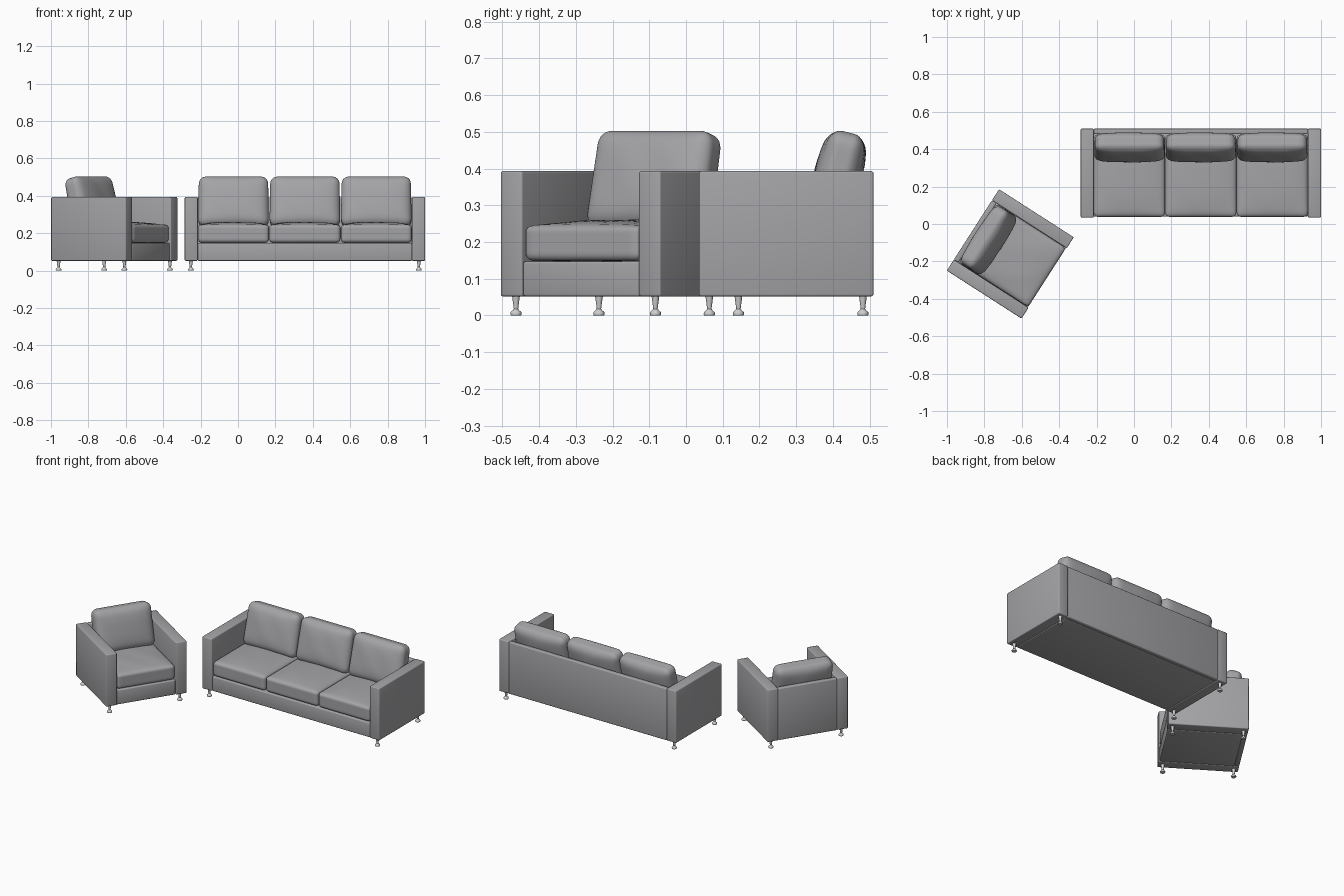
import bpy, bmesh, math
from mathutils import Vector, Matrix

if "Cube" in bpy.data.objects:
    bpy.data.objects.remove(bpy.data.objects["Cube"])


def material(name, rgb):
    m = bpy.data.materials.new(name)
    m.diffuse_color = (*rgb, 1)
    m.use_nodes = True
    m.node_tree.nodes["Principled BSDF"].inputs["Base Color"].default_value = m.diffuse_color
    return m


FABRIC = material("grey fabric", (0.37, 0.37, 0.385))
METAL = material("pale metal", (0.62, 0.62, 0.62))


def finish(bm, name, mat, place, angle=40):
    bmesh.ops.recalc_face_normals(bm, faces=bm.faces)
    me = bpy.data.meshes.new(name)
    bm.to_mesh(me)
    bm.free()
    me.materials.append(mat)
    ob = bpy.data.objects.new(name, me)
    bpy.context.collection.objects.link(ob)
    ob.matrix_world = place
    bpy.ops.object.select_all(action='DESELECT')
    ob.select_set(True)
    bpy.context.view_layer.objects.active = ob
    bpy.ops.object.shade_smooth_by_angle(angle=math.radians(angle))
    return ob


def panel(name, lo, hi, place, radius=0.006):
    """Upholstered board with softly rounded edges."""
    lo, hi = Vector(lo), Vector(hi)
    bm = bmesh.new()
    bmesh.ops.create_cube(bm, size=1)
    for v in bm.verts:
        v.co = (lo + hi) / 2 + v.co * (hi - lo)
    bmesh.ops.bevel(bm, geom=bm.edges[:], offset=radius, segments=3,
                    profile=0.5, affect='EDGES')
    finish(bm, name, FABRIC, place)


def cushion(name, size, radius, place, thin, edge, taper=0.0):
    """Rounded box, thinner towards its rim along axis 'thin'."""
    half = Vector(size) / 2
    bm = bmesh.new()
    bmesh.ops.create_cube(bm, size=2)
    bmesh.ops.subdivide_edges(bm, edges=bm.edges[:], cuts=19, use_grid_fill=True)
    for v in bm.verts:
        u = [math.sin(c * math.pi / 2) for c in v.co]
        p = Vector([a * h for a, h in zip(u, half)])
        core = Vector([max(-(h - radius), min(h - radius, c)) for c, h in zip(p, half)])
        d = p - core
        if d.length > 1e-6:
            p = core + d.normalized() * radius
        a, b = [i for i in range(3) if i != thin]
        puff = (1 - abs(p[a] / half[a]) ** 3) * (1 - abs(p[b] / half[b]) ** 3)
        # seats puff upwards only, back cushions puff on both faces
        if thin == 1 or p[thin] > 0:
            p[thin] *= edge + (1 - edge) * puff
        # sides pulled in a little at mid height and towards the top
        p.x *= 1 - taper * (p.z / half.z + 1) / 2
        # gentle creases in the cloth
        p[thin] += 0.0012 * puff * math.sin(p[a] * 38 + p[b] * 25)
        v.co = p
    finish(bm, name, FABRIC, place, 60)


def leg(name, x, y, place):
    """Turned foot: wide pad, slim neck, flared top."""
    prof = [(0.0001, 0), (0.014, 0), (0.0155, 0.004), (0.0145, 0.009), (0.009, 0.014),
            (0.006, 0.018), (0.0075, 0.03), (0.0105, 0.052), (0.0001, 0.052)]
    n = 20
    bm = bmesh.new()
    rings = [[bm.verts.new((x + r * math.cos(2 * math.pi * i / n),
                            y + r * math.sin(2 * math.pi * i / n), z))
              for i in range(n)] for r, z in prof]
    for a, b in zip(rings, rings[1:]):
        for i in range(n):
            j = (i + 1) % n
            bm.faces.new((a[i], a[j], b[j], b[i]))
    bmesh.ops.remove_doubles(bm, verts=bm.verts, dist=0.0005)
    finish(bm, name, METAL, place)


def seat_unit(label, seats, width, place):
    w, d, arm = width / 2, 0.2375, 0.07
    inner = w - arm
    for s, side in ((-1, "left"), (1, "right")):
        xs = sorted((s * w, s * inner))
        panel(f"{label}_{side}_arm", (xs[0], -d, 0.052), (xs[1], d, 0.393), place)
        for y, end in ((-0.209, "front"), (0.209, "back")):
            leg(f"{label}_{end}_{side}_leg", s * (w - 0.033), y, place)
    panel(f"{label}_back", (-inner, 0.208, 0.052), (inner, d, 0.391), place)
    panel(f"{label}_base", (-inner, -0.233, 0.052), (inner, 0.21, 0.147), place)
    step = 2 * inner / seats
    for i in range(seats):
        x = -inner + step * (i + 0.5)
        cushion(f"{label}_seat_cushion_{i + 1}", (step - 0.002, 0.44, 0.112), 0.022,
                place @ Matrix.Translation((x, -0.014, 0.204)), 2, 0.72)
        cushion(f"{label}_back_cushion_{i + 1}", (step - 0.004, 0.13, 0.272), 0.04,
                place @ Matrix.Translation((x, 0.137, 0.366))
                @ Matrix.Rotation(math.radians(-14), 4, 'X'), 1, 0.7, 0.02)


# three-seat sofa and the armchair turned towards it
seat_unit("sofa", 3, 1.285, Matrix.Translation((0.3575, 0.2725, 0)))
seat_unit("armchair", 1, 0.517, Matrix.Translation((-0.6615, -0.160, 0))
          @ Matrix.Rotation(math.radians(57.3), 4, 'Z'))
